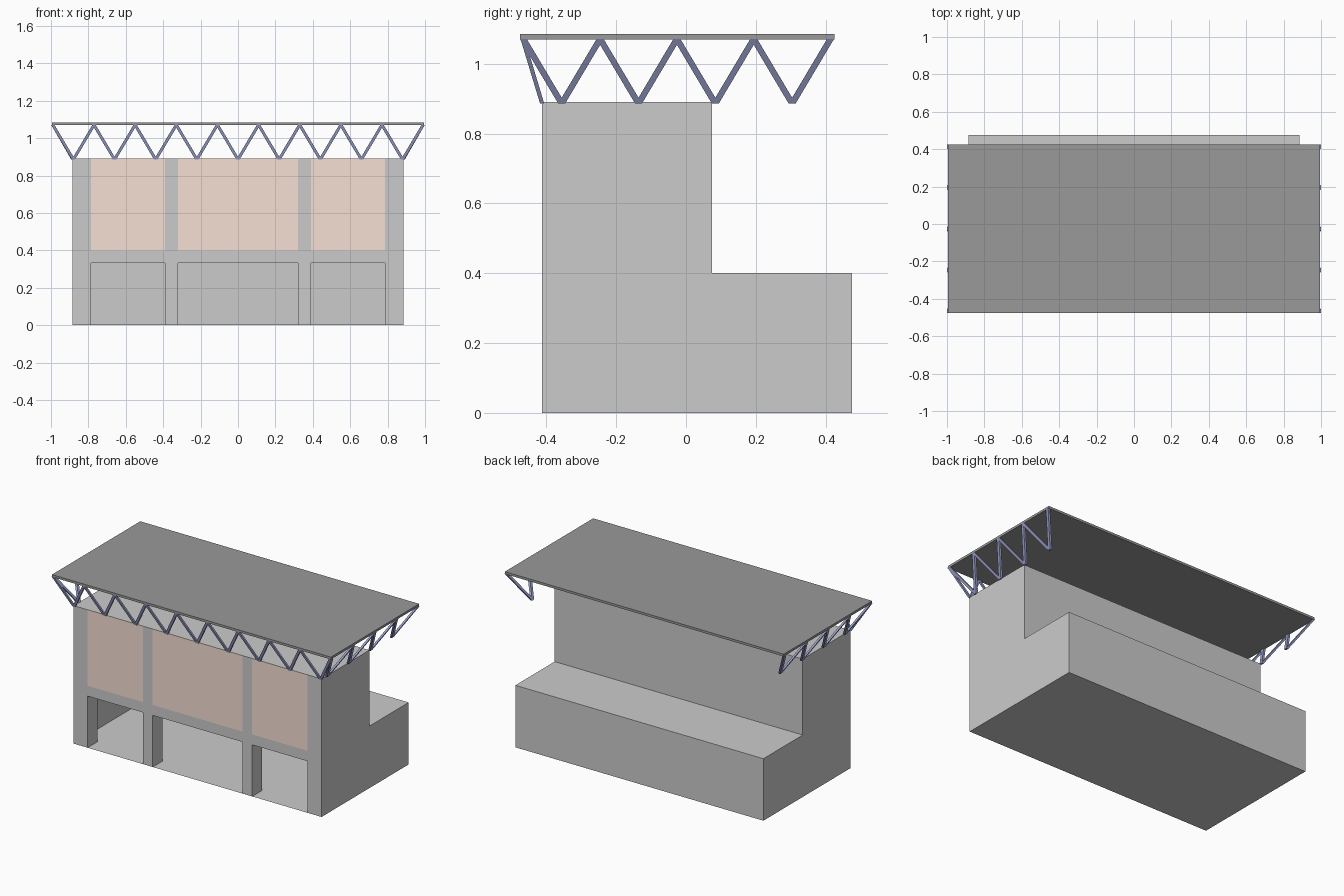
import bpy
import bmesh

if "Cube" in bpy.data.objects:
    bpy.data.objects.remove(bpy.data.objects["Cube"])


def material(name, rgb):
    m = bpy.data.materials.new(name)
    m.diffuse_color = (*rgb, 1.0)
    m.use_nodes = True
    m.node_tree.nodes["Principled BSDF"].inputs["Base Color"].default_value = m.diffuse_color
    return m


def make_object(name, bm, mat=None):
    bmesh.ops.remove_doubles(bm, verts=bm.verts, dist=1e-5)
    me = bpy.data.meshes.new(name)
    bm.to_mesh(me)
    bm.free()
    ob = bpy.data.objects.new(name, me)
    bpy.context.collection.objects.link(ob)
    if mat:
        me.materials.append(mat)
    return ob


def face(bm, pts):
    return bm.faces.new([bm.verts.new(p) for p in pts])


def front_quad(bm, x0, x1, z0, z1):
    face(bm, [(x0, FRONT, z0), (x1, FRONT, z0), (x1, FRONT, z1), (x0, FRONT, z1)])


roof_mat = material("roof_dark", (0.32, 0.32, 0.32))
panel_mat = material("panel_terracotta", (0.92, 0.74, 0.65))
truss_mat = material("truss_blue", (0.36, 0.39, 0.66))

HW, FRONT, BACK, STEP = 0.885, -0.412, 0.475, 0.075
DOOR, SILL, TOP, REVEAL = 0.333, 0.4, 0.89, 0.1
XS = [-HW, -0.785, -0.39, -0.32, 0.32, 0.39, 0.785, HW]

# Hollow stepped body: the side profile swept across, front left open
bm = bmesh.new()
profile = [(FRONT, 0), (BACK, 0), (BACK, SILL), (STEP, SILL), (STEP, TOP), (FRONT, TOP)]
for (y0, z0), (y1, z1) in zip(profile, profile[1:]):
    face(bm, [(-HW, y0, z0), (-HW, y1, z1), (HW, y1, z1), (HW, y0, z0)])
face(bm, [(HW, y, z) for y, z in profile])
face(bm, [(-HW, y, z) for y, z in reversed(profile)])

# Front wall with three doorways and their reveals
panels = bmesh.new()
for i, (x0, x1) in enumerate(zip(XS, XS[1:])):
    front_quad(bm, x0, x1, DOOR, SILL)
    if i % 2 == 0:
        front_quad(bm, x0, x1, 0, DOOR)
        front_quad(bm, x0, x1, SILL, TOP)
    else:
        front_quad(panels, x0, x1, SILL, TOP)
        a, b = FRONT, FRONT + REVEAL
        face(bm, [(x0, a, 0), (x0, a, DOOR), (x0, b, DOOR), (x0, b, 0)])
        face(bm, [(x1, a, 0), (x1, b, 0), (x1, b, DOOR), (x1, a, DOOR)])
        face(bm, [(x0, a, DOOR), (x1, a, DOOR), (x1, b, DOOR), (x0, b, DOOR)])
make_object("stepped_body", bm)
make_object("front_wall_panels", panels, panel_mat)

# Flat roof slab
bm = bmesh.new()
bmesh.ops.create_cube(bm, size=1)
for v in bm.verts:
    v.co = (v.co.x * 1.99, v.co.y * 0.9 - 0.025, 1.077 + v.co.z * 0.015)
make_object("roof_slab", bm, roof_mat)


def bar(bm, p, q, hx, hy):
    """Slanted square bar with horizontally cut ends."""
    ring = [(-hx, -hy), (hx, -hy), (hx, hy), (-hx, hy)]
    lo, hi = [[(c[0] + dx, c[1] + dy, c[2]) for dx, dy in ring] for c in (p, q)]
    for k in range(4):
        n = (k + 1) % 4
        face(bm, [lo[k], lo[n], hi[n], hi[k]])
    face(bm, lo[::-1])
    face(bm, hi)


def truss(name, nodes, hx, hy):
    bm = bmesh.new()
    for p, q in zip(nodes, nodes[1:]):
        lo, hi = sorted((p, q), key=lambda n: n[2])
        part = bmesh.new()
        bar(part, lo, hi, hx, hy)
        bmesh.ops.remove_doubles(part, verts=part.verts, dist=1e-5)
        me = bpy.data.meshes.new("tmp")
        part.to_mesh(me)
        part.free()
        bm.from_mesh(me)
        bpy.data.meshes.remove(me)
    make_object(name, bm, truss_mat)


# Zigzag trusses lean outward from the wall top to the roof edge
Z_LO, Z_HI, PITCH = 0.886, 1.071, 0.2211
front = [(-0.99 + i * 0.99 / 9, -0.412 if i % 2 else -0.468, Z_LO if i % 2 else Z_HI)
         for i in range(19)]
truss("front_truss", front, 0.009, 0.006)
for side, label in ((-1, "left"), (1, "right")):
    nodes = [(side * (0.885 if i % 2 else 0.992), -0.472 + 0.006 + i * PITCH / 2 * 0.995,
              Z_LO if i % 2 else Z_HI) for i in range(9)]
    truss(label + "_truss", nodes, 0.007, 0.010)
